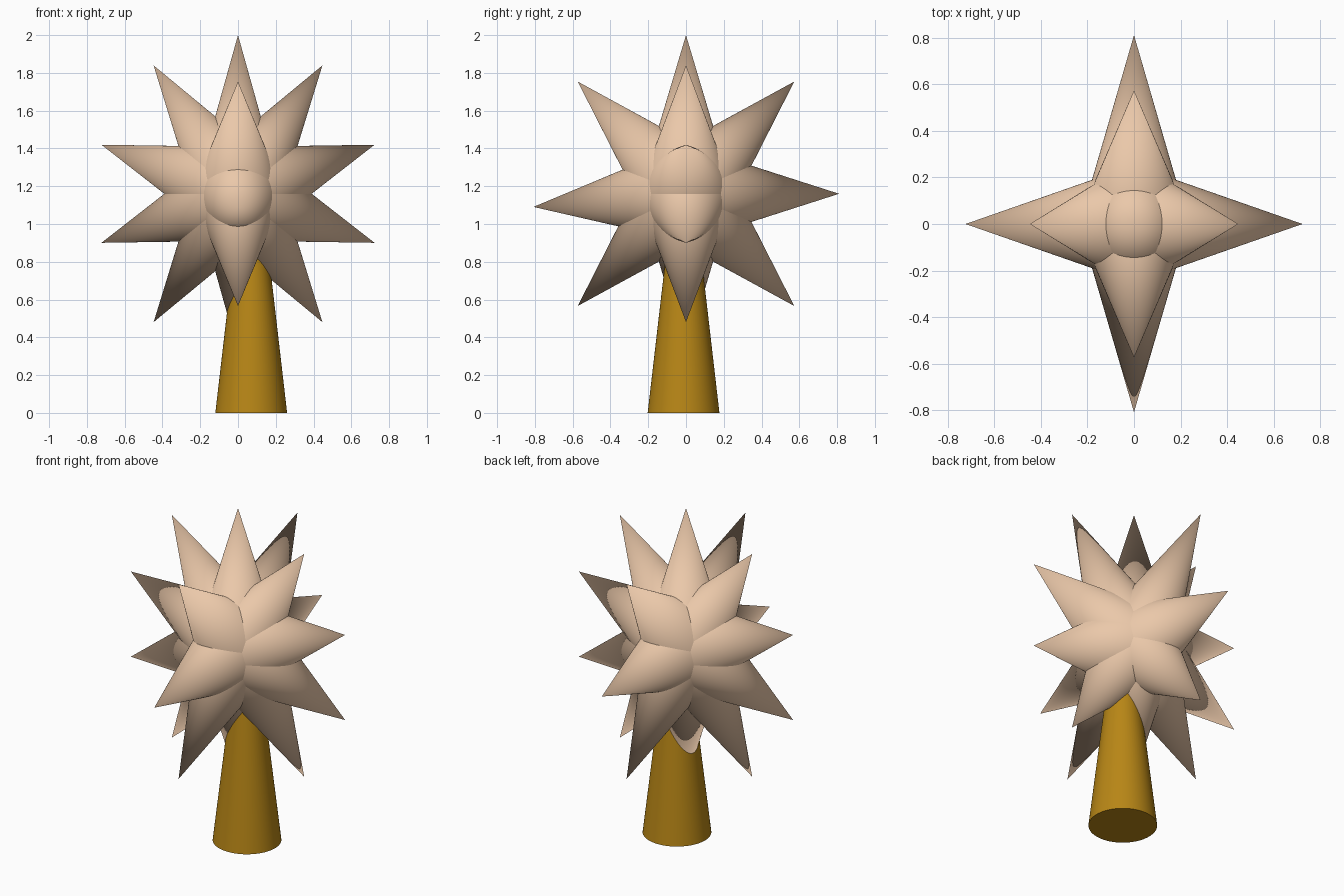
import bpy, math
from mathutils import Vector, Matrix

if "Cube" in bpy.data.objects:
    bpy.data.objects.remove(bpy.data.objects["Cube"])

CENTRE = Vector((0, 0, 1.16))
LENGTH = 0.84
STRETCH = Matrix.Diagonal((0.905, 0.965, 1.0, 1.0))


def material(name, color):
    m = bpy.data.materials.new(name)
    m.diffuse_color = (*color, 1)
    m.use_nodes = True
    m.node_tree.nodes["Principled BSDF"].inputs["Base Color"].default_value = m.diffuse_color
    return m


spike_mat = material("pale_peach", (0.83, 0.58, 0.40))
handle_mat = material("dark_gold", (0.48, 0.24, 0.008))


def cone(name, r1, r2, depth, mat, matrix):
    # cone whose base sits at the local origin
    bpy.ops.mesh.primitive_cone_add(vertices=64, radius1=r1, radius2=r2, depth=depth)
    ob = bpy.context.object
    ob.name = name
    ob.data.transform(matrix @ Matrix.Translation((0, 0, depth / 2)))
    ob.data.materials.append(mat)
    bpy.ops.object.shade_smooth_by_angle(angle=math.radians(35))
    return ob


def spike(name, direction):
    turn = Vector(direction).to_track_quat('Z', 'Y').to_matrix().to_4x4()
    cone(name, 0.26, 0, LENGTH, spike_mat, Matrix.Translation(CENTRE) @ STRETCH @ turn)


# side-to-side ring of ten spikes
for i in range(10):
    a = math.radians(36 * i)
    spike(f"side_spike_{i + 1}", (math.sin(a), 0, math.cos(a)))

# front-to-back ring, sharing its top and bottom spikes with the first ring
for i in (1, 2, 3, 5, 6, 7):
    a = math.radians(45 * i)
    droop = -0.083 if i == 6 else 0      # the front spike sags slightly
    spike(f"depth_spike_{i}", (0, math.sin(a), math.cos(a) + droop))

# tapered stem, slightly off centre
cone("stem", 0.19, 0.074, 1.0, handle_mat, Matrix.Translation((0.07, -0.013, 0)))
